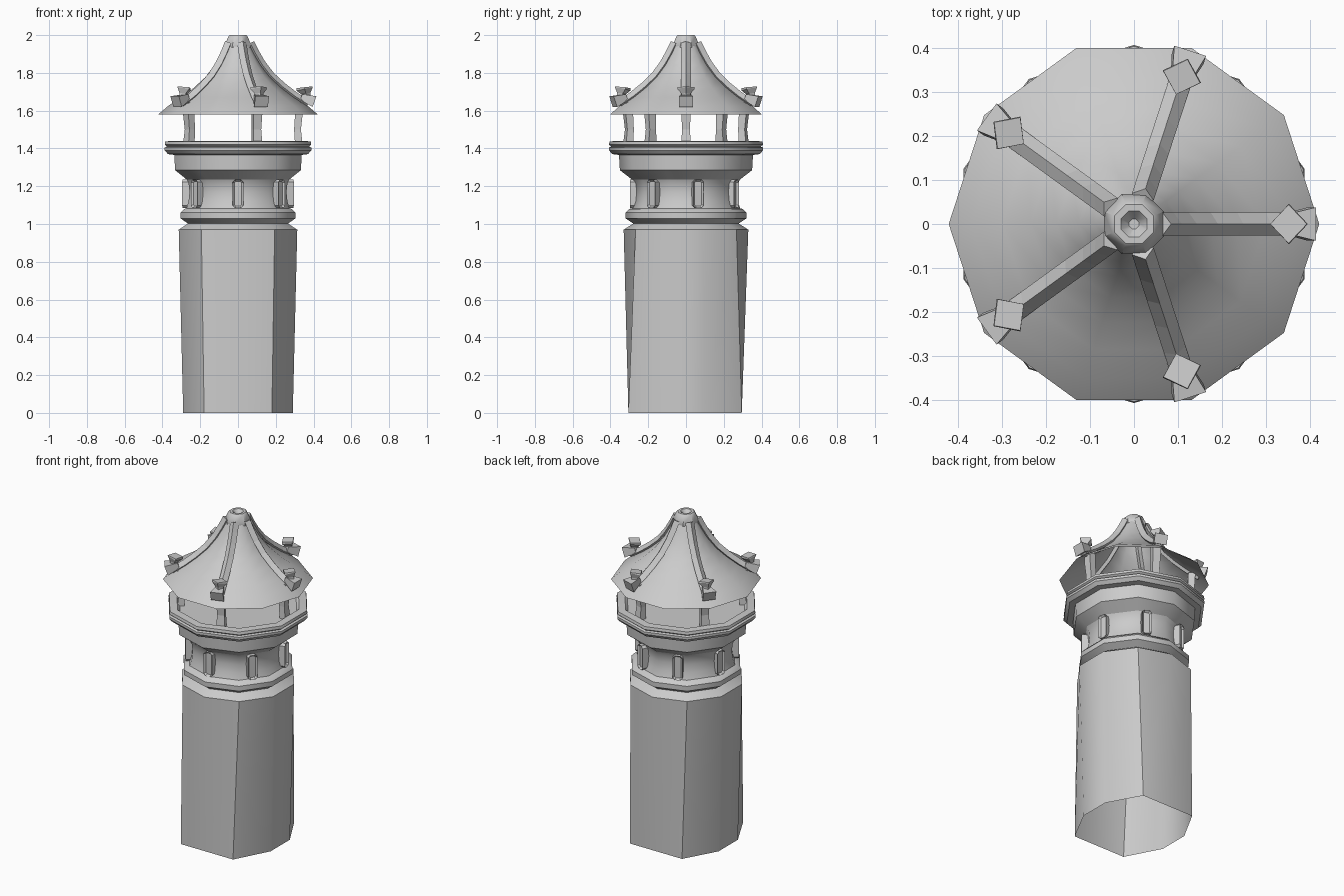
import bpy, bmesh
from math import sin, cos, tau, radians, hypot
from mathutils import Matrix

if "Cube" in bpy.data.objects:
    bpy.data.objects.remove(bpy.data.objects["Cube"])


def finish(name, bm, smooth=None):
    bmesh.ops.recalc_face_normals(bm, faces=bm.faces)
    me = bpy.data.meshes.new(name)
    bm.to_mesh(me)
    bm.free()
    ob = bpy.data.objects.new(name, me)
    bpy.context.collection.objects.link(ob)
    if smooth:
        bpy.ops.object.select_all(action='DESELECT')
        bpy.context.view_layer.objects.active = ob
        ob.select_set(True)
        bpy.ops.object.shade_smooth_by_angle(angle=radians(smooth))
    return ob


def lathe(name, profile, n=10, start=90, cap_end=False, smooth=40, tweak=None):
    """Faceted ring stack from (radius, z) points."""
    bm = bmesh.new()
    rings = []
    for r, z in profile:
        ring = []
        for i in range(n):
            a = radians(start) + tau * i / n
            ring.append(bm.verts.new((r * cos(a), r * sin(a), z)))
        rings.append(ring)
    if tweak:
        tweak(rings)
    for a, b in zip(rings, rings[1:]):
        for i in range(n):
            j = (i + 1) % n
            bm.faces.new((a[i], a[j], b[j], b[i]))
    if cap_end:
        bm.faces.new(rings[-1])
    return finish(name, bm, smooth)


def sweep(name, path, az, diamond=False):
    """Four-sided bar along (radius, z, half_width, half_height) points, turned to az degrees."""
    section = [(1, 0), (0, 1), (-1, 0), (0, -1)] if diamond else [(1, 1), (-1, 1), (-1, -1), (1, -1)]
    bm = bmesh.new()
    rings = []
    for i, (r, z, w, h) in enumerate(path):
        p, q = path[max(i - 1, 0)], path[min(i + 1, len(path) - 1)]
        tr, tz = q[0] - p[0], q[1] - p[1]
        d = hypot(tr, tz)
        nr, nz = -tz / d, tr / d
        rings.append([bm.verts.new((r + v * h * nr, u * w, z + v * h * nz)) for u, v in section])
    for a, b in zip(rings, rings[1:]):
        for i in range(4):
            j = (i + 1) % 4
            bm.faces.new((a[i], a[j], b[j], b[i]))
    bm.faces.new(rings[0])
    bm.faces.new(rings[-1])
    bm.transform(Matrix.Rotation(radians(az), 4, 'Z'))
    return finish(name, bm)


# Shaft: open foot, flattened at front and back
def flatten_foot(rings):
    for v in rings[0]:
        if abs(v.co.y) > 0.2:
            v.co.y = -0.305 if v.co.y < 0 else 0.295


lathe("shaft", [(0.305, 0), (0.33, 0.97), (0.275, 1.005)], tweak=flatten_foot)

# Lower moulding, window drum and corbel
lathe("lower_ring", [(0.275, 1.0), (0.32, 1.03), (0.32, 1.06), (0.30, 1.08), (0.27, 1.085)])
lathe("window_drum", [(0.288, 1.08), (0.275, 1.12), (0.27, 1.17), (0.275, 1.215), (0.288, 1.24)])
lathe("corbel", [(0.285, 1.235), (0.35, 1.285), (0.355, 1.37)])

# Gallery with raised rim and floor
lathe("gallery", [(0.35, 1.365), (0.39, 1.37), (0.408, 1.39), (0.408, 1.405), (0.395, 1.41),
                  (0.408, 1.42), (0.405, 1.437), (0.36, 1.44), (0.345, 1.425)], cap_end=True)

# Seven framed windows round the drum
for k in range(7):
    bm = bmesh.new()
    w, h, c = 0.028, 0.075, 0.013
    outline = [(w, -h + c), (w, h - c), (w - c, h), (-w + c, h),
               (-w, h - c), (-w, -h + c), (-w + c, -h), (w - c, -h)]
    front = bm.faces.new([bm.verts.new((0.245, y, 1.16 + z)) for y, z in outline])
    ext = bmesh.ops.extrude_face_region(bm, geom=[front])["geom"]
    for v in ext:
        if isinstance(v, bmesh.types.BMVert):
            v.co.x = 0.297
    front = [f for f in ext if isinstance(f, bmesh.types.BMFace)][0]
    bmesh.ops.inset_region(bm, faces=[front], thickness=0.01)
    for v in front.verts:
        v.co.x -= 0.012
    bm.transform(Matrix.Rotation(radians(-90) + tau * k / 7, 4, 'Z'))
    finish(f"window_{k + 1}", bm)

# Concave roof sheet
roof = [(0.422, 1.58), (0.37, 1.625), (0.30, 1.67), (0.235, 1.72), (0.175, 1.775),
        (0.125, 1.84), (0.09, 1.90), (0.065, 1.95)]
lathe("roof", roof, start=0)

# Five posts, each with a roof rib, flared rib end and upright finial
for k in range(5):
    az = 72 * k
    sweep(f"post_{k + 1}", [(0.322, 1.42, 0.025, 0.02), (0.315, 1.50, 0.021, 0.018),
                            (0.322, 1.58, 0.024, 0.02), (0.325, 1.645, 0.024, 0.02)], az)
    rib = [(r, z + 0.008, 0.026, 0.022) for r, z in roof[1:]]
    sweep(f"rib_{k + 1}", rib, az, diamond=True)
    sweep(f"rib_end_{k + 1}", [(0.335, 1.672, 0.02, 0.016), (0.405, 1.648, 0.038, 0.03)], az)
    sweep(f"rib_finial_{k + 1}", [(0.362, 1.66, 0.022, 0.022), (0.36, 1.69, 0.024, 0.024),
                                  (0.353, 1.715, 0.046, 0.044), (0.352, 1.724, 0.044, 0.042)],
          az, diamond=True)

# Top cap with conical hollow
lathe("top_cap", [(0.05, 1.925), (0.072, 1.935), (0.074, 1.952), (0.054, 1.995), (0.048, 2.0),
                  (0.032, 2.0), (0.012, 1.975)], n=8, start=22.5, cap_end=True)
